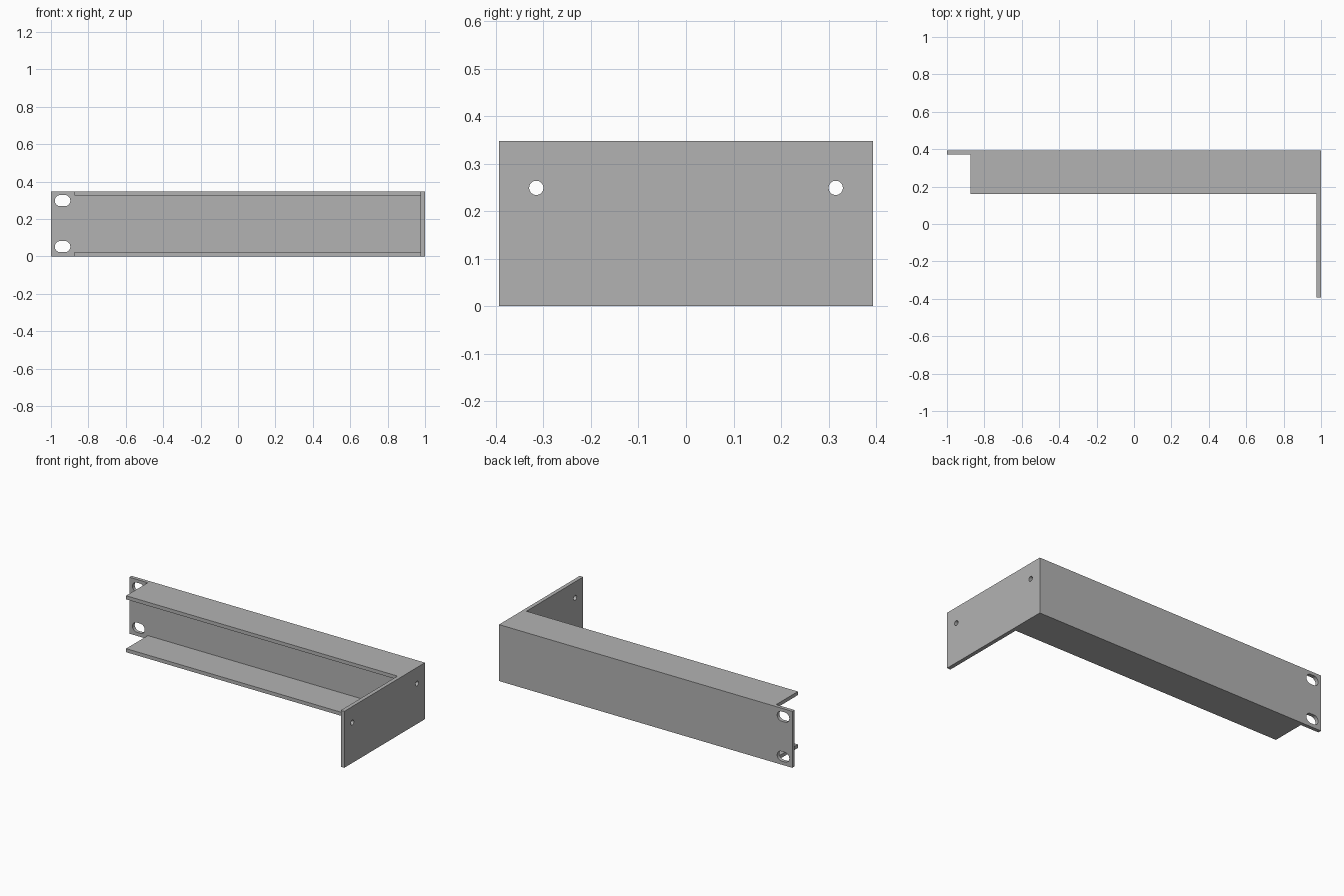
import bpy, bmesh, math
from mathutils import Vector

cube = bpy.data.objects.get("Cube")
if cube:
    bpy.data.objects.remove(cube, do_unlink=True)

HEIGHT, DEPTH, SHEET = 0.348, 0.393, 0.022
INNER_X, INNER_Y = 1 - 0.024, DEPTH - SHEET
FLANGE_X, FLANGE_Y = -0.875, 0.16

steel = bpy.data.materials.new("grey_steel")
steel.use_nodes = True
steel.diffuse_color = (0.45, 0.45, 0.45, 1)
steel.node_tree.nodes["Principled BSDF"].inputs["Base Color"].default_value = steel.diffuse_color


def prism(name, points, direction):
    """Solid made by sweeping a flat outline along a direction."""
    bm = bmesh.new()
    face = bm.faces.new([bm.verts.new(p) for p in points])
    swept = bmesh.ops.extrude_face_region(bm, geom=[face])["geom"]
    bmesh.ops.translate(bm, vec=Vector(direction),
                        verts=[v for v in swept if isinstance(v, bmesh.types.BMVert)])
    bmesh.ops.recalc_face_normals(bm, faces=bm.faces)
    mesh = bpy.data.meshes.new(name)
    bm.to_mesh(mesh)
    bm.free()
    mesh.materials.append(steel)
    obj = bpy.data.objects.new(name, mesh)
    bpy.context.collection.objects.link(obj)
    return obj


def round_outline(radius, stretch=0.0, steps=32):
    """Circle, or a slot when its two halves are pulled apart."""
    outline = []
    for i in range(steps):
        a = math.tau * (i + 0.5) / steps
        outline.append((radius * math.cos(a) + math.copysign(stretch, math.cos(a)),
                        radius * math.sin(a)))
    return outline


# Bracket body: plan outline of panel, flanges and side plate
plan = [(-1, DEPTH), (1, DEPTH), (1, -DEPTH), (INNER_X, -DEPTH), (INNER_X, FLANGE_Y),
        (FLANGE_X, FLANGE_Y), (FLANGE_X, INNER_Y), (-1, INNER_Y)]
bracket = prism("rack_bracket", [(x, y, 0) for x, y in plan], (0, 0, HEIGHT))

# Channel between the upper and lower flanges
left, front = FLANGE_X - 0.05, FLANGE_Y - 0.1
channel = [(left, front), (INNER_X, front), (INNER_X, INNER_Y), (left, INNER_Y)]
cutters = [prism("channel_cutter", [(x, y, SHEET) for x, y in channel],
                 (0, 0, HEIGHT - 2 * SHEET))]

# Mounting slots in the ear
for z in (0.052, 0.298):
    cutters.append(prism("slot_cutter",
                         [(x - 0.938, 0.3, z + h) for x, h in round_outline(0.03, 0.0115)],
                         (0, 0.2, 0)))

# Screw holes in the side plate
for y in (-0.315, 0.315):
    cutters.append(prism("hole_cutter",
                         [(0.9, y + d, 0.249 + h) for d, h in round_outline(0.015)],
                         (0.2, 0, 0)))

for cutter in cutters:
    cutter.hide_render = True
    cutter.hide_set(True)
    cut = bracket.modifiers.new(cutter.name, 'BOOLEAN')
    cut.operation, cut.solver, cut.object = 'DIFFERENCE', 'EXACT', cutter

# Smooth hole walls, crisp sheet edges
bpy.context.view_layer.objects.active = bracket
bracket.select_set(True)
for cut in list(bracket.modifiers):
    bpy.ops.object.modifier_apply(modifier=cut.name)
bpy.ops.object.shade_smooth_by_angle(angle=math.radians(30))
for cutter in cutters:
    bpy.data.objects.remove(cutter, do_unlink=True)
